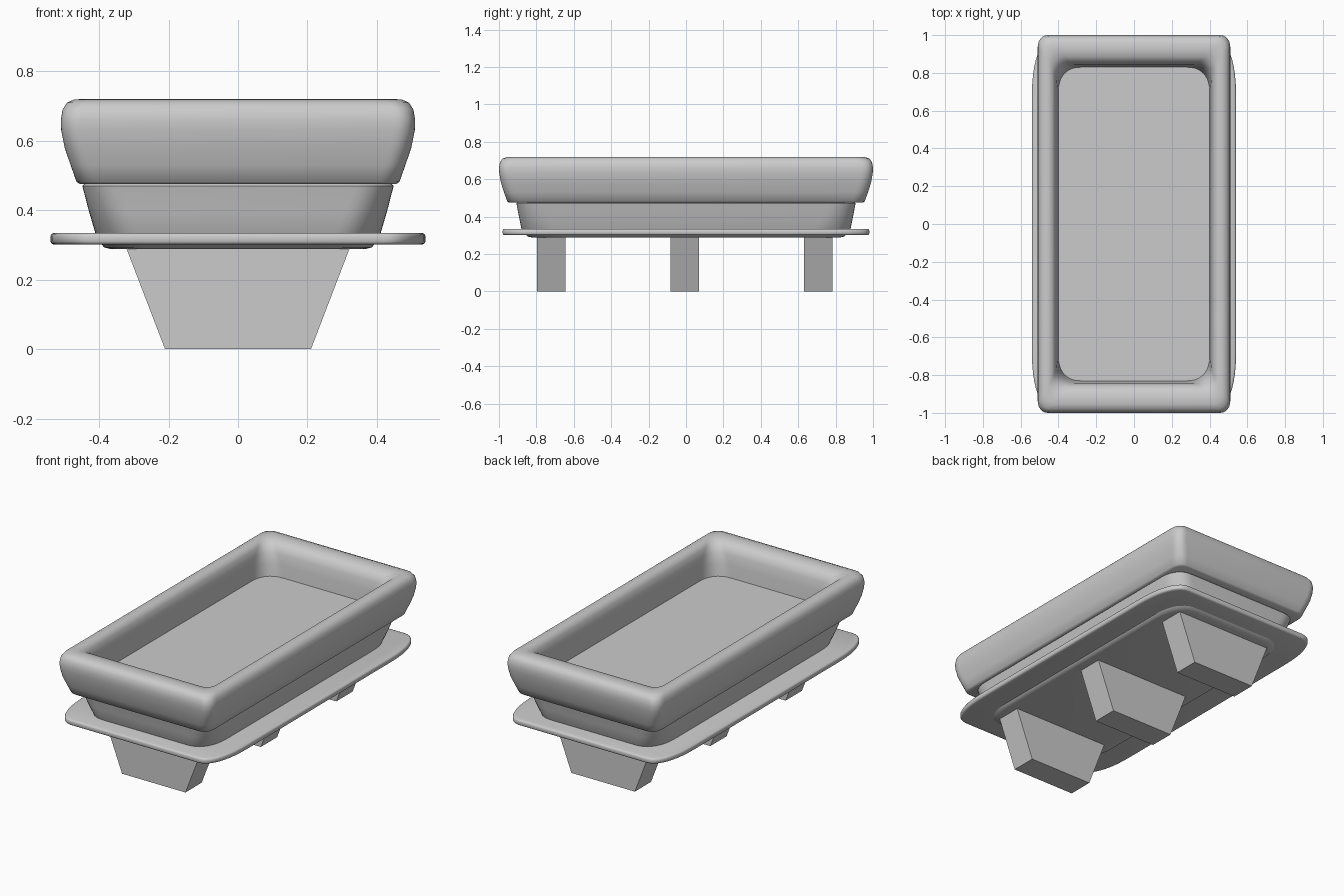
import bpy, bmesh, math

if "Cube" in bpy.data.objects:
    bpy.data.objects.remove(bpy.data.objects["Cube"])

def rounded_rect(hx, hy, rx, ry, z, n=10, p=2.3):
    """Closed loop: rectangle with superelliptic corners."""
    pts = []
    for k in range(4):
        sx, sy = [(1, 1), (-1, 1), (-1, -1), (1, -1)][k]
        for i in range(n + 1):
            a = math.pi / 2 * i / n
            if k % 2:
                a = math.pi / 2 - a
            u = max(math.cos(a), 0) ** (2 / p)
            v = max(math.sin(a), 0) ** (2 / p)
            pts.append((sx * (hx - rx + rx * u), sy * (hy - ry + ry * v), z))
    return pts

def loft(name, levels, angle=35):
    """Skin rounded rectangles (hx, hy, rx, ry, z) and cap both ends."""
    bm = bmesh.new()
    rings = [[bm.verts.new(c) for c in rounded_rect(*l)] for l in levels]
    for a, b in zip(rings, rings[1:]):
        m = len(a)
        for i in range(m):
            j = (i + 1) % m
            bm.faces.new((a[i], a[j], b[j], b[i]))
    bm.faces.new(rings[0][::-1])
    bm.faces.new(rings[-1])
    return finish(name, bm, angle)

def finish(name, bm, angle=None):
    bmesh.ops.recalc_face_normals(bm, faces=bm.faces)
    me = bpy.data.meshes.new(name)
    bm.to_mesh(me)
    bm.free()
    ob = bpy.data.objects.new(name, me)
    bpy.context.collection.objects.link(ob)
    if angle:
        bpy.ops.object.select_all(action='DESELECT')
        bpy.context.view_layer.objects.active = ob
        ob.select_set(True)
        bpy.ops.object.shade_smooth_by_angle(angle=math.radians(angle))
    return ob

# Padded rim with the sunken tray floor
loft("rim_and_tray", [
    (.455, .945, .06, .07, .475), (.465, .956, .06, .07, .482),
    (.482, .973, .06, .07, .53), (.499, .989, .06, .07, .58),
    (.509, .998, .06, .07, .63), (.510, 1.0, .06, .07, .66),
    (.505, .995, .06, .07, .69), (.492, .981, .06, .07, .71),
    (.472, .955, .06, .07, .719), (.452, .92, .06, .07, .72),
    (.432, .885, .06, .07, .713), (.418, .86, .07, .08, .695),
    (.409, .845, .09, .10, .66), (.404, .837, .11, .12, .60),
    (.40, .83, .12, .13, .53)], 50)

# Tapered lower basin
loft("basin", [
    (.365, .82, .13, .20, .288), (.385, .845, .13, .20, .293),
    (.40, .866, .13, .20, .31), (.411, .88, .13, .20, .335),
    (.430, .893, .12, .16, .40), (.446, .905, .11, .14, .462),
    (.448, .907, .11, .14, .47), (.44, .90, .11, .14, .478)], 50)

# Thin flange plate
loft("flange", [
    (.530, .970, .12, .30, .301), (.537, .977, .12, .30, .304),
    (.540, .980, .12, .30, .310), (.540, .980, .12, .30, .326),
    (.537, .977, .12, .30, .332), (.530, .970, .12, .30, .335)], 50)

# Three trapezoid feet
for label, yc in (("front", -.72), ("middle", -.007), ("back", .707)):
    bm = bmesh.new()
    bmesh.ops.create_cube(bm, size=1)
    for v in bm.verts:
        top = v.co.z > 0
        v.co = (v.co.x * 2 * (.322 if top else .21), yc + v.co.y * .154, .292 if top else 0)
    finish(label + "_foot", bm)
